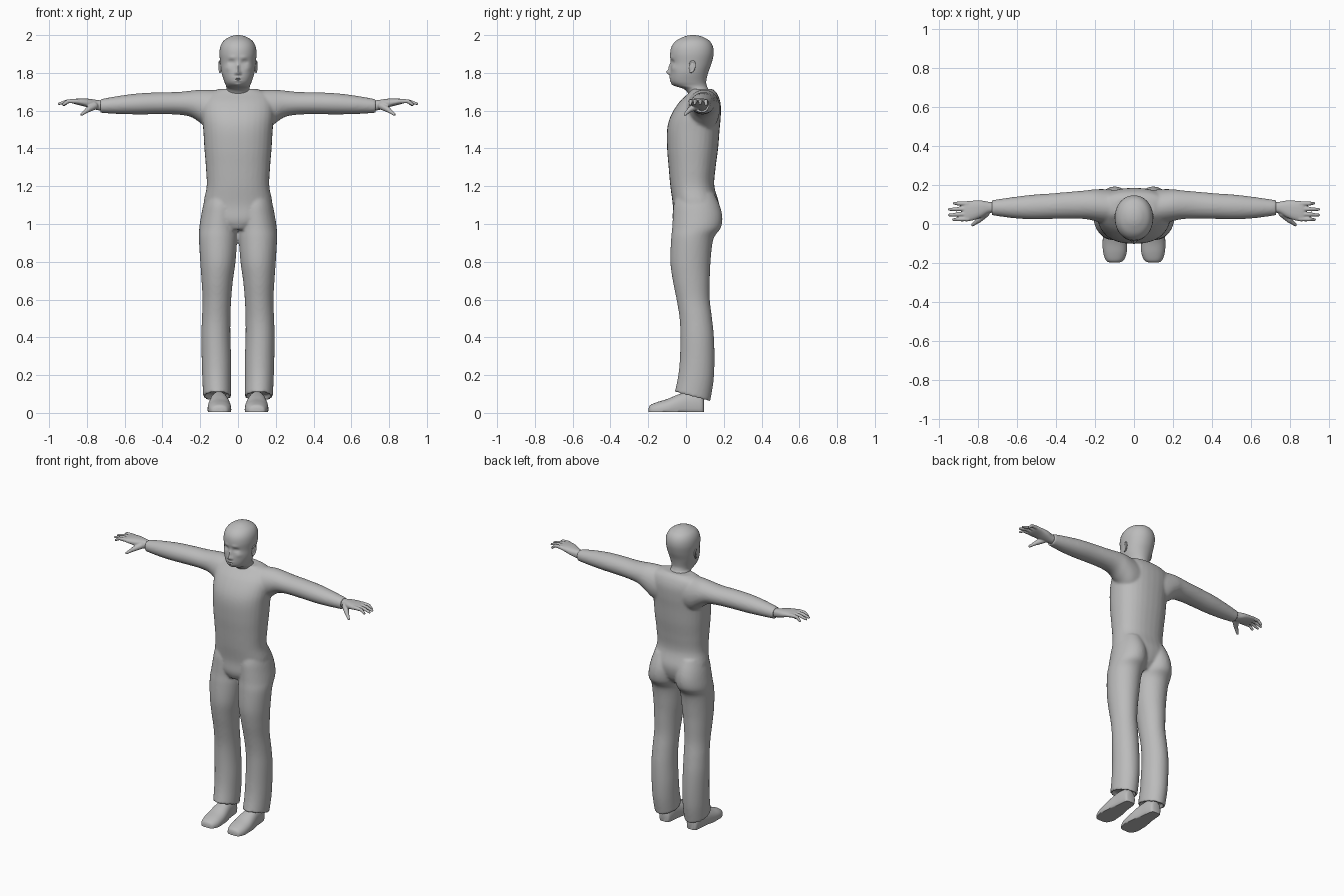
import bpy, bmesh, math
from mathutils import Vector, Matrix

if "Cube" in bpy.data.objects:
    bpy.data.objects.remove(bpy.data.objects["Cube"])

grey = bpy.data.materials.new("plain grey")
grey.diffuse_color = (0.5, 0.5, 0.5, 1)
grey.use_nodes = True
grey.node_tree.nodes["Principled BSDF"].inputs["Base Color"].default_value = grey.diffuse_color


def catmull(rows, steps):
    """Smoothly resample a list of section rows."""
    out = []
    for i in range(len(rows) - 1):
        p = [rows[min(max(i + k, 0), len(rows) - 1)] for k in (-1, 0, 1, 2)]
        for s in range(steps):
            t = s / steps
            out.append([0.5 * (2 * b + (c - a) * t + (2 * a - 5 * b + 4 * c - d) * t * t
                               + (3 * b - a - 3 * c + d) * t ** 3) for a, b, c, d in zip(*p)])
    return out + [list(rows[-1])]


def loft(bm, axis, rows, n=32, steps=5, power=2.0, cuff=0, warp=None, mirror=False):
    """Closed loft; each row is (position, a0, a1, b0, b1) along the axis."""
    rows = catmull(rows, steps)
    if cuff:  # hollow opening at the last section
        t, a0, a1, b0, b1 = rows[-1]
        d = math.copysign(0.025, rows[0][0] - t)
        for dt in (0, d):
            rows.append([t + dt, a0 + cuff, a1 - cuff, b0 + cuff, b1 - cuff])
    for sx in ((1, -1) if mirror else (1,)):
        rings = []
        for t, a0, a1, b0, b1 in rows:
            ring = []
            for k in range(n):
                an = 2 * math.pi * k / n
                c, s = math.cos(an), math.sin(an)
                a = (a0 + a1) / 2 + (a1 - a0) / 2 * math.copysign(abs(c) ** (2 / power), c)
                b = (b0 + b1) / 2 + (b1 - b0) / 2 * math.copysign(abs(s) ** (2 / power), s)
                v = Vector({'x': (t, a, b), 'y': (a, t, b), 'z': (a, b, t)}[axis])
                if warp:
                    v = warp(v)
                ring.append(bm.verts.new((v.x * sx, v.y, v.z)))
            rings.append(ring)
        for r, q in zip(rings, rings[1:]):
            for k in range(n):
                bm.faces.new((r[k], r[(k + 1) % n], q[(k + 1) % n], q[k]))
        bm.faces.new(rings[0])
        bm.faces.new(rings[-1])


def capsule(bm, p, q, r0, r1):
    """Tapered finger segment with round ends."""
    p, q = Vector(p), Vector(q)
    rot = (q - p).to_track_quat('Z', 'Y').to_matrix().to_4x4()
    mid = Matrix.Translation((p + q) / 2) @ rot
    bmesh.ops.create_cone(bm, cap_ends=True, segments=14, radius1=r0, radius2=r1,
                          depth=(q - p).length, matrix=mid)
    for c, r in ((p, r0), (q, r1)):
        bmesh.ops.create_uvsphere(bm, u_segments=14, v_segments=8, radius=r,
                                  matrix=Matrix.Translation(c) @ rot)


def finish(bm, name, voxel=0, smooth=0, mirror=False):
    bmesh.ops.recalc_face_normals(bm, faces=bm.faces)
    me = bpy.data.meshes.new(name)
    bm.to_mesh(me)
    bm.free()
    me.materials.append(grey)
    ob = bpy.data.objects.new(name, me)
    bpy.context.collection.objects.link(ob)
    bpy.context.view_layer.objects.active = ob
    ob.select_set(True)
    bpy.ops.object.shade_smooth_by_angle(angle=math.radians(50))
    ob.select_set(False)
    if voxel:
        m = ob.modifiers.new("fuse", 'REMESH')
        m.mode, m.voxel_size, m.use_smooth_shade = 'VOXEL', voxel, True
    if smooth:
        m = ob.modifiers.new("soften", 'SMOOTH')
        m.factor, m.iterations = 0.5, smooth
    if mirror:
        ob.modifiers.new("mirror", 'MIRROR').use_mirror_merge = False
    return ob


# Clothed body: torso, sleeves and trousers fused into one skin
bm = bmesh.new()
torso = [(0.97, .07, -.05, .12), (1.02, .15, -.07, .16), (1.1, .182, -.07, .176),
         (1.2, .166, -.083, .15), (1.3, .170, -.092, .157), (1.4, .178, -.1, .17),
         (1.5, .184, -.1, .178), (1.57, .19, -.082, .184), (1.64, .19, -.04, .183),
         (1.69, .165, .01, .165), (1.715, .1, .03, .14)]
loft(bm, 'z', [(z, -w, w, f, b) for z, w, f, b in torso], power=2.3)

arm = [(.06, .0, .17, 1.48, 1.705), (.14, .0, .178, 1.49, 1.71), (.2, .015, .178, 1.535, 1.711),
       (.25, .025, .172, 1.567, 1.706), (.32, .028, .166, 1.579, 1.699),
       (.42, .026, .157, 1.581, 1.697), (.52, .024, .15, 1.58, 1.692),
       (.62, .03, .138, 1.582, 1.68), (.73, .045, .122, 1.588, 1.661)]
loft(bm, 'x', arm, cuff=0.012, mirror=True)


def hem(v):
    """Trouser hem slopes down to the heel."""
    w = min(1, max(0, 1 - (v.z - .085) / .15))
    return Vector((v.x, v.y, v.z - w * .26 * (v.y - .035)))


leg = [(1.16, .02, .165, -.05, .15), (1.1, .0, .184, -.066, .178), (1.04, -.002, .196, -.07, .192),
       (.98, .0, .205, -.073, .185), (.92, .004, .207, -.079, .145), (.8, .013, .2, -.083, .13),
       (.7, .027, .193, -.07, .126), (.6, .036, .188, -.05, .126), (.5, .04, .191, -.034, .138),
       (.4, .04, .194, -.03, .148), (.28, .036, .192, -.033, .151), (.18, .036, .189, -.043, .146),
       (.085, .036, .184, -.06, .128)]
loft(bm, 'z', leg, cuff=0.013, warp=hem, mirror=True)
finish(bm, "clothed_body", voxel=0.008, smooth=5)

# Hands: palm, four fingers and thumb
bm = bmesh.new()
palm = [(.69, .058, .11, 1.597, 1.652), (.74, .056, .113, 1.602, 1.656),
        (.78, .035, .12, 1.612, 1.662), (.82, .02, .12, 1.624, 1.665),
        (.86, .013, .117, 1.634, 1.663), (.875, .022, .108, 1.64, 1.658)]
loft(bm, 'x', palm, n=24, power=2.4)
for y0, y1, tip, z in ((.026, .022, .925, 1.632), (.052, .046, .947, 1.637),
                       (.078, .075, .947, 1.637), (.104, .106, .922, 1.63)):
    knuckle = (.9, (y0 + y1) / 2, 1.65)
    capsule(bm, (.85, y0, 1.65), knuckle, .0125, .0105)
    capsule(bm, knuckle, (tip, y1, z), .0105, .0075)
capsule(bm, (.76, .055, 1.625), (.795, .02, 1.605), .02, .0145)
capsule(bm, (.795, .02, 1.605), (.828, -.005, 1.58), .0135, .008)
finish(bm, "hand", voxel=0.004, smooth=3, mirror=True)

# Shoes with flat soles
bm = bmesh.new()


def sole(v):
    return Vector((v.x, v.y, max(v.z, 0.004)))


shoe = [(-.198, .08, .12, -.01, .025), (-.188, .055, .142, -.02, .042), (-.15, .038, .157, -.03, .058),
        (-.1, .036, .161, -.03, .073), (-.05, .041, .157, -.03, .094), (0, .05, .15, -.03, .11),
        (.05, .056, .145, -.03, .11), (.085, .065, .138, -.02, .09), (.094, .08, .124, -.01, .07)]
loft(bm, 'y', shoe, power=2.3, warp=sole)
finish(bm, "shoe", mirror=True)

# Head and neck with sculpted face: (x, z, push, width, height)
features = [(0, 1.803, .020, .011, .012), (0, 1.83, .011, .009, .02), (.013, 1.797, .007, .006, .006),
            (.036, 1.857, -.010, .016, .010), (.036, 1.857, .004, .009, .005),
            (.03, 1.882, .004, .02, .008), (0, 1.773, .006, .02, .006), (0, 1.758, .006, .017, .005),
            (0, 1.765, -.004, .022, .002), (0, 1.737, .007, .018, .01), (.055, 1.825, .005, .018, .015)]


def face(v):
    push = 0
    for x, z, amp, w, h in features:
        for s in ((1, -1) if x else (1,)):
            push += amp * math.exp(-((v.x - s * x) / w) ** 2 - ((v.z - z) / h) ** 2)
    front = min(1, max(0, (0.01 - v.y) / .04))
    return Vector((v.x, v.y - push * front, v.z))


head = [(1.65, .07, .03, .135), (1.69, .067, .012, .13), (1.715, .062, -.012, .118),
        (1.732, .064, -.058, .11), (1.755, .073, -.08, .107), (1.8, .087, -.084, .117),
        (1.85, .093, -.08, .135), (1.9, .098, -.084, .146), (1.94, .093, -.076, .142),
        (1.97, .076, -.052, .124), (1.99, .046, -.015, .09), (1.998, .022, .012, .062),
        (2.0, .004, .033, .041)]
bm = bmesh.new()
loft(bm, 'z', [(z, -w, w, f, b) for z, w, f, b in head], n=120, steps=7, power=2.1, warp=face)
finish(bm, "head")

# Ears: flattened shell with a raised rim
bm = bmesh.new()
place = (Matrix.Translation((.092, .032, 1.833)) @ Matrix.Rotation(math.radians(-14), 4, 'Z')
         @ Matrix.Rotation(math.radians(-12), 4, 'X'))
bmesh.ops.create_uvsphere(bm, u_segments=20, v_segments=12, radius=1,
                          matrix=place @ Matrix.Diagonal((.006, .016, .029, 1)))
rim = [place @ Vector((.004, .016 * math.cos(a), .03 * math.sin(a)))
       for a in [math.radians(-100 + 25 * k) for k in range(11)]]
for p, q in zip(rim, rim[1:]):
    capsule(bm, p, q, .0045, .0045)
finish(bm, "ear", voxel=0.0025, smooth=3, mirror=True)
